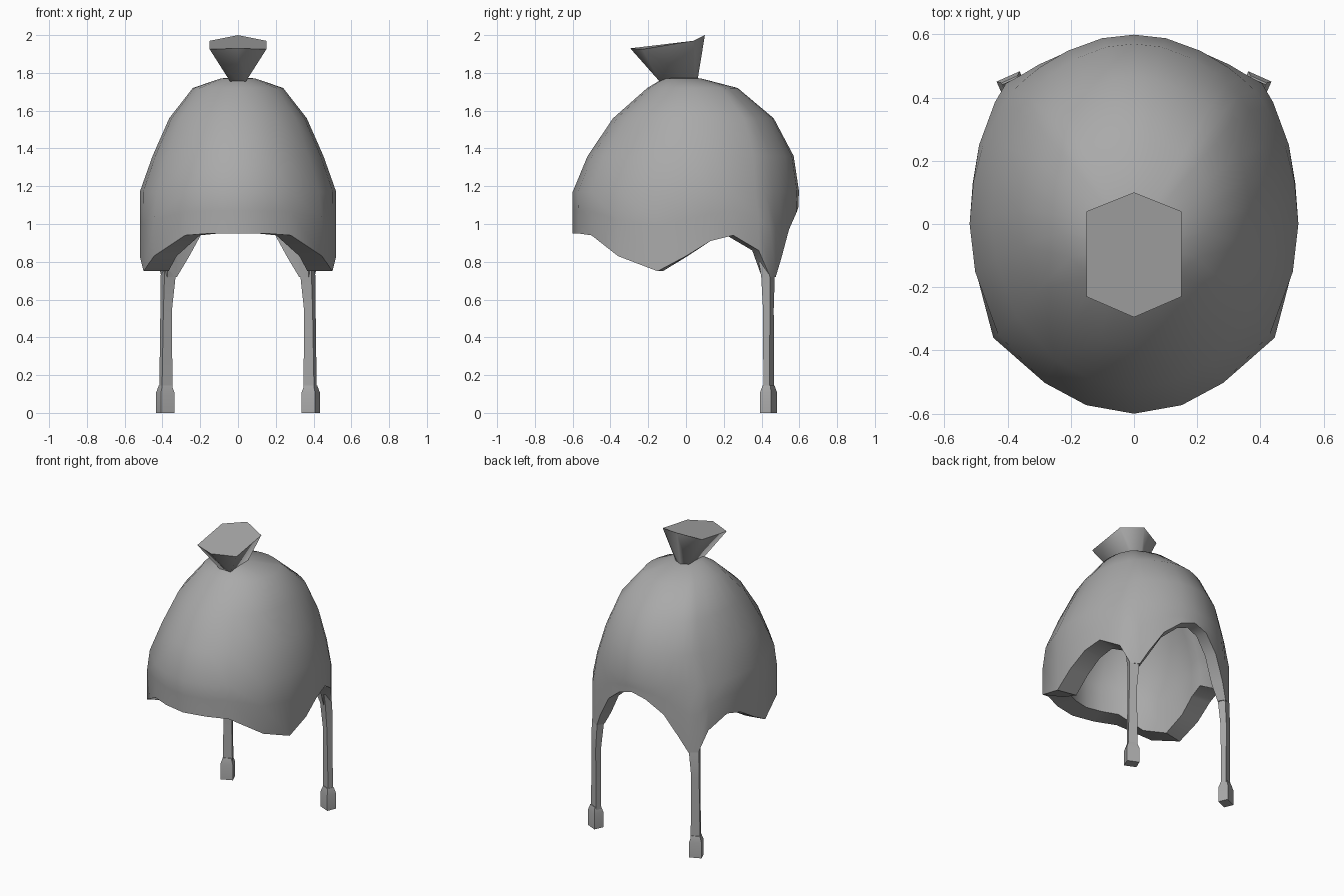
import bpy, bmesh, math
from mathutils import Vector

cube = bpy.data.objects.get("Cube")
if cube:
    bpy.data.objects.remove(cube, do_unlink=True)

GREY = (0.4, 0.4, 0.4, 1)
wool = bpy.data.materials.new("grey_wool")
wool.use_nodes = True
wool.diffuse_color = GREY
wool.node_tree.nodes["Principled BSDF"].inputs["Base Color"].default_value = GREY


def loft(name, rings, closed=True, caps=True, apex=None):
    """Skin a stack of rings, with optional end caps or an apex point."""
    bm = bmesh.new()
    rows = [[bm.verts.new(p) for p in ring] for ring in rings]
    n = len(rows[0])
    for low, high in zip(rows, rows[1:]):
        for i in range(n if closed else n - 1):
            j = (i + 1) % n
            bm.faces.new((low[i], low[j], high[j], high[i]))
    if caps:
        bm.faces.new(rows[0])
        bm.faces.new(rows[-1])
    if apex:
        tip = bm.verts.new(apex)
        for a, b in zip(rows[-1], rows[-1][1:]):
            bm.faces.new((a, b, tip))
    bmesh.ops.recalc_face_normals(bm, faces=bm.faces)
    mesh = bpy.data.meshes.new(name)
    bm.to_mesh(mesh)
    bm.free()
    mesh.materials.append(wool)
    obj = bpy.data.objects.new(name, mesh)
    bpy.context.collection.objects.link(obj)
    return obj


def finish(obj, angle):
    """Apply the modifiers, then smooth everything but the hard edges."""
    bpy.ops.object.select_all(action="DESELECT")
    obj.select_set(True)
    bpy.context.view_layer.objects.active = obj
    for mod in list(obj.modifiers):
        bpy.ops.object.modifier_apply(modifier=mod.name)
    bpy.ops.object.shade_smooth_by_angle(angle=math.radians(angle))


# Hat shell: half of the wavy rim, from the back arch past the ear flap to the brow
rim = [(0, .595, 1.09), (.1, .585, 1.06), (.21, .545, .97), (.3, .505, .82),
       (.35, .475, .72), (.405, .445, .72), (.44, .385, .86), (.49, .25, .94),
       (.51, .13, .91), (.52, 0, .83), (.5, -.15, .75), (.445, -.36, .83),
       (.28, -.5, .94), (.15, -.57, .95), (0, -.6, .95)]


def level(z, sx, sy, cy, roundness):
    """The rim's columns rounded towards an ellipse, scaled and lifted to z."""
    ring = []
    for x, y, _ in rim:
        r = math.hypot(x / .52, y / .6) ** roundness
        ring.append((x / r * sx, y / r * sy + cy, z))
    return ring


# The band follows the rim's outline before the dome starts to round off
band = [(x, y, z + (1.15 - z) * .6) for x, y, z in rim]
rings = [rim, band, level(1.17, 1, 1, 0, .75), level(1.36, .87, .91, .025, .8),
         level(1.56, .7, .71, .04, .45), level(1.72, .46, .4, .035, .3),
         level(1.77, .18, .17, -.02, 1)]
hat = loft("hat_shell", rings, closed=False, caps=False, apex=(0, -.02, 1.78))

# The wall is thick at the front, thinner at the back and thinnest at the straps
group = hat.vertex_groups.new(name="wall_weight")
for v in hat.data.vertices:
    weight = 1 if v.co.y < .3 else .55
    if v.co.z < .73:
        weight = .4
    group.add([v.index], weight, "REPLACE")
mirror = hat.modifiers.new("mirror", "MIRROR")
mirror.use_clip = True
wall = hat.modifiers.new("wall", "SOLIDIFY")
wall.thickness = .135
wall.offset = -1
wall.vertex_group = group.name
finish(hat, 50)

# Topknot: a tilted six-sided funnel
mouth = [(0, .1, 2), (.15, .04, 1.97), (.15, -.23, 1.925), (0, -.295, 1.93),
         (-.15, -.23, 1.925), (-.15, .04, 1.97)]
foot = [(x * .28, max(-.14, min(.06, y)), 1.755) for x, y, _ in mouth]
finish(loft("topknot", [foot, mouth]), 70)

# Straps and toggles: tapered bars turned to follow the rim
out = Vector((.4, .9, 0)).normalized()
along = Vector((.9, -.4, 0)).normalized()


def bar(name, side, sections):
    rings = []
    for cx, cy, z, wide, deep in sections:
        ring = []
        for a, b in ((-1, -1), (1, -1), (1, 1), (-1, 1)):
            p = Vector((cx, cy, z)) + along * a * wide / 2 + out * b * deep / 2
            ring.append((p.x * side, p.y, p.z))
        rings.append(ring)
    finish(loft(name, rings), 40)


for label, side in (("left", 1), ("right", -1)):
    bar(label + "_strap", side,
        [(.382, .438, .12, .06, .035), (.38, .436, .55, .05, .04),
         (.37, .434, .72, .064, .05), (.365, .42, .8, .07, .045)])
    bar(label + "_toggle", side,
        [(.385, .437, 0, .08, .065), (.385, .437, .105, .08, .065),
         (.385, .437, .145, .055, .045)])
